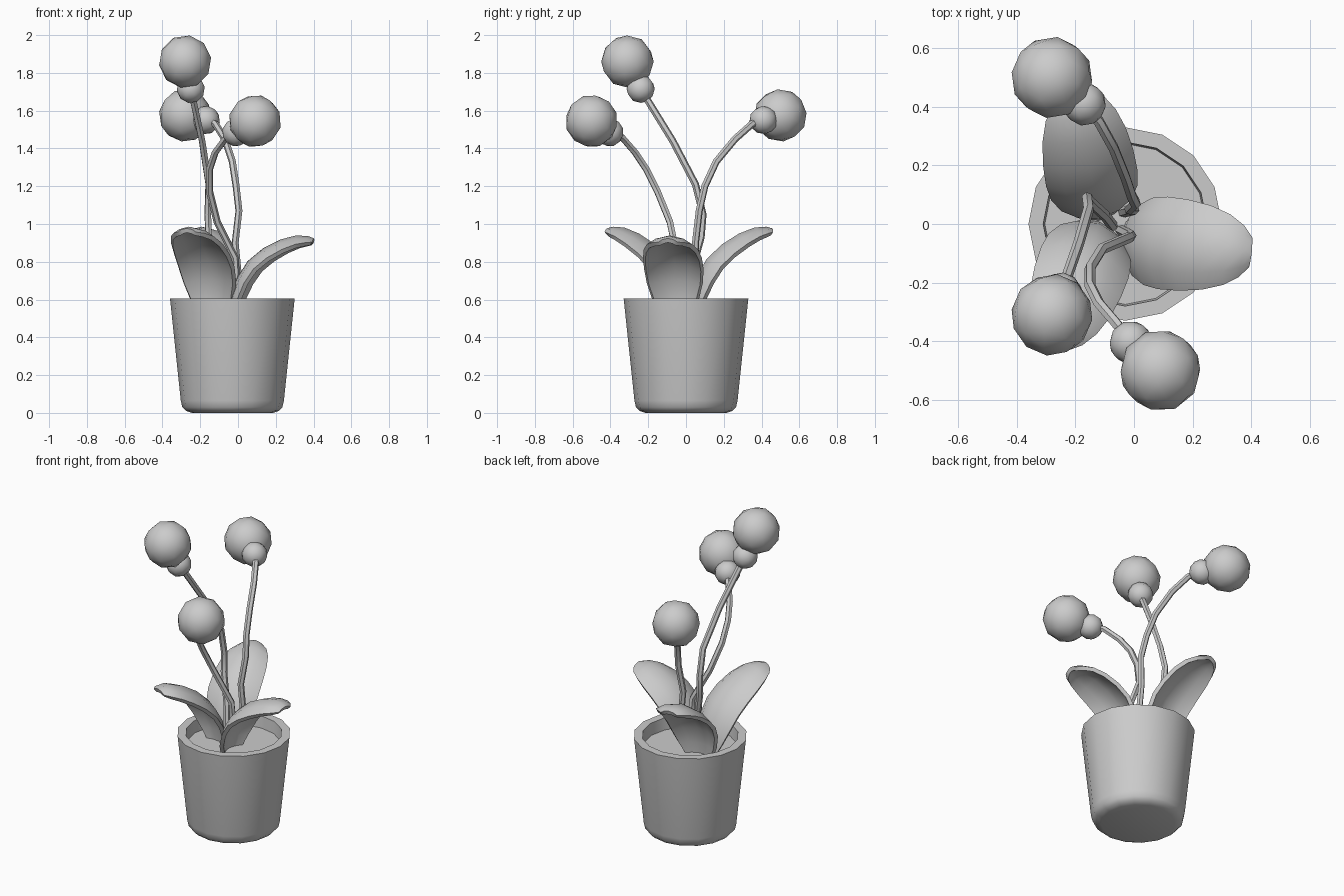
import bpy, bmesh, math
from mathutils import Vector, Matrix

if "Cube" in bpy.data.objects:
    bpy.data.objects.remove(bpy.data.objects["Cube"], do_unlink=True)

grey = bpy.data.materials.new("plain grey")
grey.use_nodes = True
colour = (0.6, 0.6, 0.6, 1)
grey.diffuse_color = colour
grey.node_tree.nodes["Principled BSDF"].inputs["Base Color"].default_value = colour


def select_only(ob):
    bpy.ops.object.select_all(action='DESELECT')
    ob.select_set(True)
    bpy.context.view_layer.objects.active = ob


def finish(ob, angle=40):
    select_only(ob)
    bpy.ops.object.shade_smooth_by_angle(angle=math.radians(angle))


def add_mesh(name, bm, angle=40):
    bmesh.ops.recalc_face_normals(bm, faces=bm.faces)
    me = bpy.data.meshes.new(name)
    bm.to_mesh(me)
    bm.free()
    me.materials.append(grey)
    ob = bpy.data.objects.new(name, me)
    bpy.context.collection.objects.link(ob)
    finish(ob, angle)
    return ob


def lathe(name, profile, centre, sides=16):
    """Spin a (radius, height) profile around a vertical axis."""
    bm = bmesh.new()
    rings = []
    for r, z in profile:
        rings.append([bm.verts.new(centre + Vector((r * math.cos(a), r * math.sin(a), z)))
                      for a in (math.tau * i / sides for i in range(sides))])
    for low, high in zip(rings, rings[1:]):
        for i in range(sides):
            j = (i + 1) % sides
            bm.faces.new((low[i], low[j], high[j], high[i]))
    bm.faces.new(rings[0])
    bm.faces.new(rings[-1])
    return add_mesh(name, bm)


# Pot with rounded foot and hollow rim, filled with soil
axis = Vector((-0.03, 0, 0))
lathe("pot", [(0.215, 0), (0.245, 0.01), (0.265, 0.03), (0.273, 0.065),
              (0.33, 0.605), (0.28, 0.605), (0.272, 0.5)], axis)
lathe("soil", [(0.27, 0.5), (0.275, 0.53)], axis)


# Leaves: arched strip whose edges droop, tapered at foot and tip
LEAF = [(0.0, 0.48, 0.06), (0.01, 0.6, 0.115), (0.045, 0.71, 0.143), (0.1, 0.8, 0.152),
        (0.18, 0.87, 0.15), (0.27, 0.92, 0.138), (0.35, 0.945, 0.115),
        (0.41, 0.945, 0.082), (0.44, 0.935, 0.045)]


def leaf(name, foot, yaw, lift):
    bm = bmesh.new()
    rows = []
    for k, (r, z, half) in enumerate(LEAF):
        before, after = LEAF[max(k - 1, 0)], LEAF[min(k + 1, len(LEAF) - 1)]
        tangent = Vector((after[0] - before[0], 0, after[1] - before[1])).normalized()
        under = Vector((tangent.z, 0, -tangent.x))
        spine = Vector((r, 0, z + lift * r))
        droop = 0.4 * half
        rows.append([bm.verts.new(spine + Vector((0, half * v, 0)) + under * droop * v * v)
                     for v in (-1, -0.6, 0, 0.6, 1)])
    for a, b in zip(rows, rows[1:]):
        for i in range(4):
            bm.faces.new((a[i], b[i], b[i + 1], a[i + 1]))
    bm.transform(Matrix.Translation(foot) @ Matrix.Rotation(math.radians(yaw), 4, 'Z'))
    ob = add_mesh(name, bm)
    solid = ob.modifiers.new("thickness", 'SOLIDIFY')
    solid.thickness = 0.024
    solid.offset = 0
    bpy.ops.object.modifier_apply(modifier=solid.name)
    finish(ob, 45)


leaf("left_leaf", (-0.04, -0.05, 0), -6, -0.05)
leaf("front_leaf", (-0.12, 0.0, 0), -110, 0.07)
leaf("back_leaf", (-0.12, 0.02, 0), 100, 0.07)


# Flowers: thin bent stem, small bud base and large round head
def ball(name, centre, radius, direction):
    bm = bmesh.new()
    turn = Vector(direction).to_track_quat('Z', 'Y').to_matrix().to_4x4()
    bmesh.ops.create_icosphere(bm, subdivisions=2, radius=radius,
                               matrix=Matrix.Translation(centre) @ turn)
    add_mesh(name, bm, 60)


def flower(name, path, bud, head):
    curve = bpy.data.curves.new(name + "_stem", 'CURVE')
    curve.dimensions = '3D'
    curve.bevel_depth = 0.019
    curve.bevel_resolution = 1
    curve.use_fill_caps = True
    points = path + [bud]
    spline = curve.splines.new('POLY')
    spline.points.add(len(points) - 1)
    for p, co in zip(spline.points, points):
        p.co = (*co, 1)
    curve.materials.append(grey)
    ob = bpy.data.objects.new(name + "_stem", curve)
    bpy.context.collection.objects.link(ob)
    select_only(ob)
    bpy.ops.object.convert(target='MESH')
    finish(bpy.context.object, 50)
    direction = Vector(head) - Vector(bud)
    ball(name + "_bud", bud, 0.075, direction)
    ball(name + "_head", head, 0.14, direction)


flower("tall_flower",
       [(-0.07, -0.01, 0.5), (-0.1, 0.03, 0.75), (-0.155, 0.08, 0.93), (-0.16, 0.09, 1.05),
        (-0.155, 0.05, 1.21), (-0.19, -0.07, 1.44)],
       (-0.25, -0.24, 1.715), (-0.28, -0.31, 1.86))
flower("back_flower",
       [(-0.04, 0.04, 0.5), (0.0, 0.05, 0.75), (-0.015, 0.05, 0.9), (0.005, 0.07, 1.07),
        (-0.01, 0.1, 1.2), (-0.03, 0.16, 1.33), (-0.07, 0.26, 1.45), (-0.12, 0.35, 1.53)],
       (-0.17, 0.41, 1.55), (-0.28, 0.5, 1.575))
flower("front_flower",
       [(-0.05, -0.02, 0.5), (-0.01, -0.04, 0.74), (-0.015, -0.045, 0.82), (-0.11, -0.085, 1.01),
        (-0.15, -0.15, 1.17), (-0.15, -0.21, 1.29), (-0.12, -0.27, 1.38), (-0.06, -0.34, 1.46)],
       (-0.01, -0.405, 1.485), (0.09, -0.5, 1.545))
